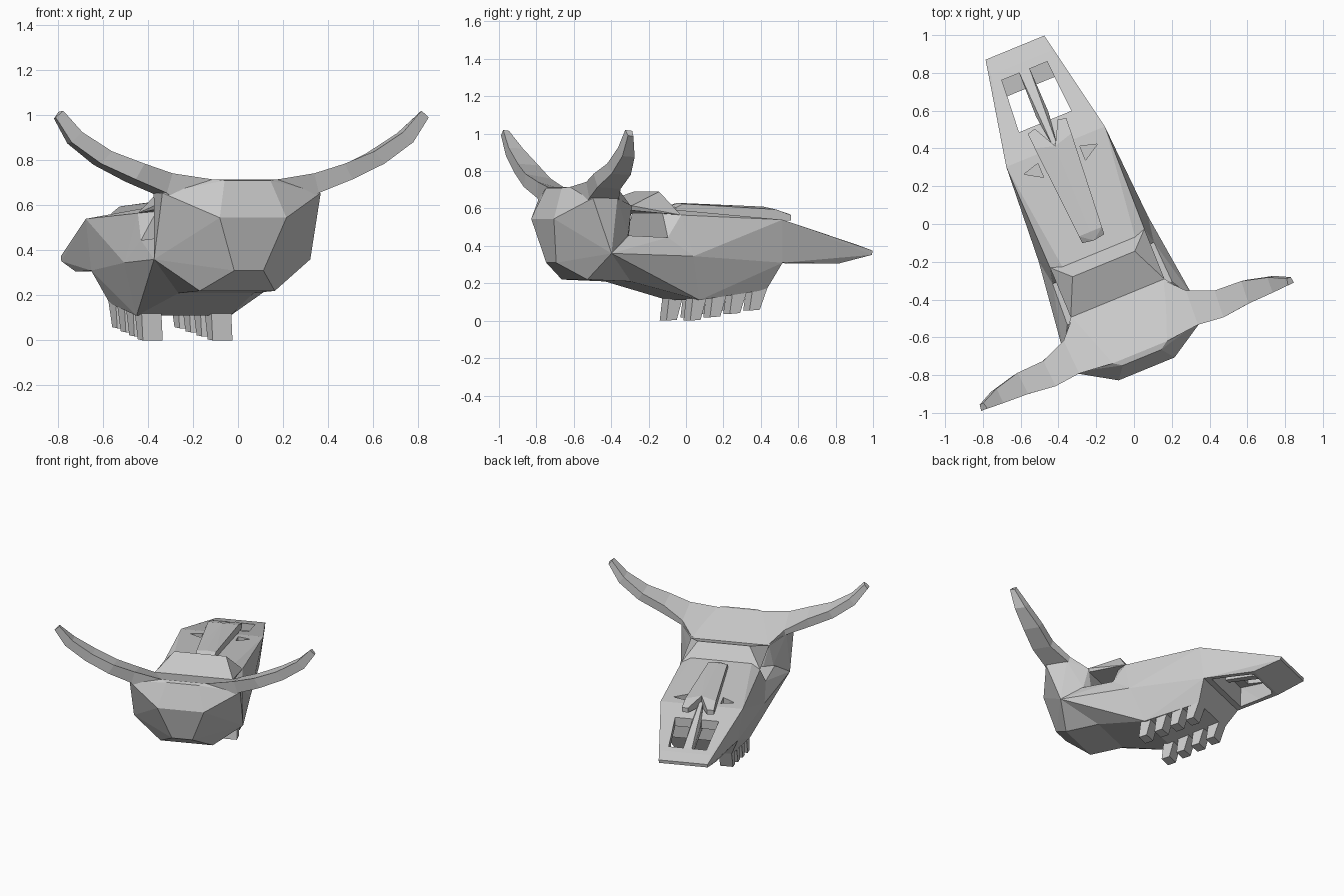
import bpy, bmesh, math
from mathutils import Matrix

if "Cube" in bpy.data.objects:
    bpy.data.objects.remove(bpy.data.objects["Cube"])

# The skull is designed symmetric about x = 0, snout toward +y, then turned into place
PLACE = Matrix.Rotation(math.radians(22.3), 4, 'Z') @ Matrix.Translation((-0.229, 0, 0))


def finish(name, bm):
    bmesh.ops.recalc_face_normals(bm, faces=bm.faces[:])
    bm.transform(PLACE)
    me = bpy.data.meshes.new(name)
    bm.to_mesh(me)
    bm.free()
    ob = bpy.data.objects.new(name, me)
    bpy.context.collection.objects.link(ob)
    return ob


def flip(pts):
    return [(-x, y, z) for x, y, z in pts]


def hull(name, pts, mirror=True):
    """Faceted solid around the points (and their mirror image)."""
    bm = bmesh.new()
    for p in sorted(set(pts + (flip(pts) if mirror else []))):
        bm.verts.new(p)
    bmesh.ops.convex_hull(bm, input=bm.verts[:])
    loose = [v for v in bm.verts if not v.link_faces]
    bmesh.ops.delete(bm, geom=loose, context='VERTS')
    bmesh.ops.dissolve_limit(bm, angle_limit=math.radians(1),
                             verts=bm.verts[:], edges=bm.edges[:])
    return finish(name, bm)


def both_sides(name, pts):
    return [hull("right_" + name, pts, False), hull("left_" + name, flip(pts), False)]


def cut(target, cutter):
    cutter.hide_render = True
    cutter.display_type = 'WIRE'
    m = target.modifiers.new("cut", 'BOOLEAN')
    m.operation = 'DIFFERENCE'
    m.solver = 'EXACT'
    m.object = cutter


# Cranium
hull("cranium", [
    (.16, -.735, .545), (.11, -.70, .62), (.11, -.67, .71), (.155, -.64, .715),
    (.38, -.60, .655), (.36, -.45, .655), (.375, -.49, .36), (.07, -.685, .31),
    (.18, -.55, .22), (.268, -.33, .615), (.29, -.36, .46), (.17, -.33, .215)])

# Brow plate over the open eye sockets
hull("brow", [(.268, -.33, .615), (.26, -.33, .59), (.178, -.135, .69),
              (.20, -.13, .60), (.27, -.045, .565)])

# Cheek bones and floor of the eye sockets, bent where the underside kinks
bar = [(.375, -.49, .36), (.313, .01, .345), (.29, -.13, .445), (.30, -.36, .455),
       (.18, -.30, .21)]
hull("cheek_front", bar + [(.225, .08, .11)])
hull("cheek_rear", [(.375, -.49, .36), (.30, -.36, .455), (.18, -.30, .21), (.18, -.55, .22)])

# Face, with small triangular pits
face = hull("face", [
    (.27, -.045, .565), (.313, .01, .345), (.225, .08, .11), (.282, .536, .54),
    (.25, .55, .31), (.19, .48, .165), (.20, -.13, .60), (.29, -.13, .445)])
for pit in both_sides("pit_cutter", [(x, y, z) for z in (.48, .62)
                                     for x, y in ((.12, .41), (.21, .465), (.12, .49))]):
    cut(face, pit)

# Snout: nose opening, front shelf and hollow underside
snout = hull("snout", [
    (.282, .536, .54), (.25, .55, .31), (.18, .90, .305), (.172, 1.015, .405),
    (.168, 1.103, .375), (.168, 1.10, .352)])
cut(snout, hull("nose_cutter", [(.15, .68, .2), (.15, .68, .7), (.135, .88, .2), (.135, .88, .7)]))
cut(snout, hull("shelf_cutter", [(.137, .85, .35), (.137, .85, .7), (.13, .97, .365), (.13, .97, .7)]))
cut(snout, hull("underside_cutter", [(.22, .585, .2), (.16, .875, .2), (.20, .60, .45), (.14, .86, .40)]))

# Nose divider
hull("nose_divider", [(.012, .55, .57), (.035, .72, .475), (.03, .985, .41),
                      (.03, .985, .35), (.02, .60, .40)])

# Forked nasal bone plates
plan = [(0, 0, .615), (.063, .01, .605), (0, .05, .63), (.066, .05, .625),
        (0, .54, .61), (.105, .57, .595), (.11, .655, .565), (.065, .665, .57)]
both_sides("nasal_bone", plan + [(x, y, .535) for x, y, z in plan])

# Teeth, leaning backward and getting shorter toward the snout
for i in range(4):
    b = .05 + .117 * i
    top, low = .16 + .006 * i, .018 * i
    both_sides("tooth_%d" % (i + 1), [
        (x, y, z) for x in (.12 - .005 * i, .215 - .007 * i)
        for y, z in ((b, top), (b + .085, top), (b - .02, low), (b + .04, low + .005))])

# Horns: each ring is four corners: front top, back top, back bottom, front bottom
RINGS = [((.262, -.335, .617), (.155, -.64, .715), (.25, -.62, .56), (.28, -.38, .55)),
         ((.35, -.43, .69), (.34, -.622, .742), (.365, -.615, .655), (.355, -.44, .65)),
         ((.49, -.488, .76), (.48, -.637, .785), (.52, -.63, .715), (.515, -.495, .705)),
         ((.64, -.495, .83), (.63, -.62, .84), (.68, -.615, .785), (.67, -.50, .78)),
         ((.775, -.53, .92), (.77, -.615, .925), (.82, -.61, .88), (.81, -.535, .875)),
         ((.868, -.573, 1.015), (.86, -.61, 1.02), (.895, -.608, .99), (.89, -.575, .985))]
for side, s in (("right", 1), ("left", -1)):
    bm = bmesh.new()
    loops = [[bm.verts.new((s * x, y, z)) for x, y, z in ring] for ring in RINGS]
    for p, q in zip(loops, loops[1:]):
        for k in range(4):
            bm.faces.new((p[k], p[(k + 1) % 4], q[(k + 1) % 4], q[k]))
    bm.faces.new(loops[0])
    bm.faces.new(loops[-1])
    finish(side + "_horn", bm)
